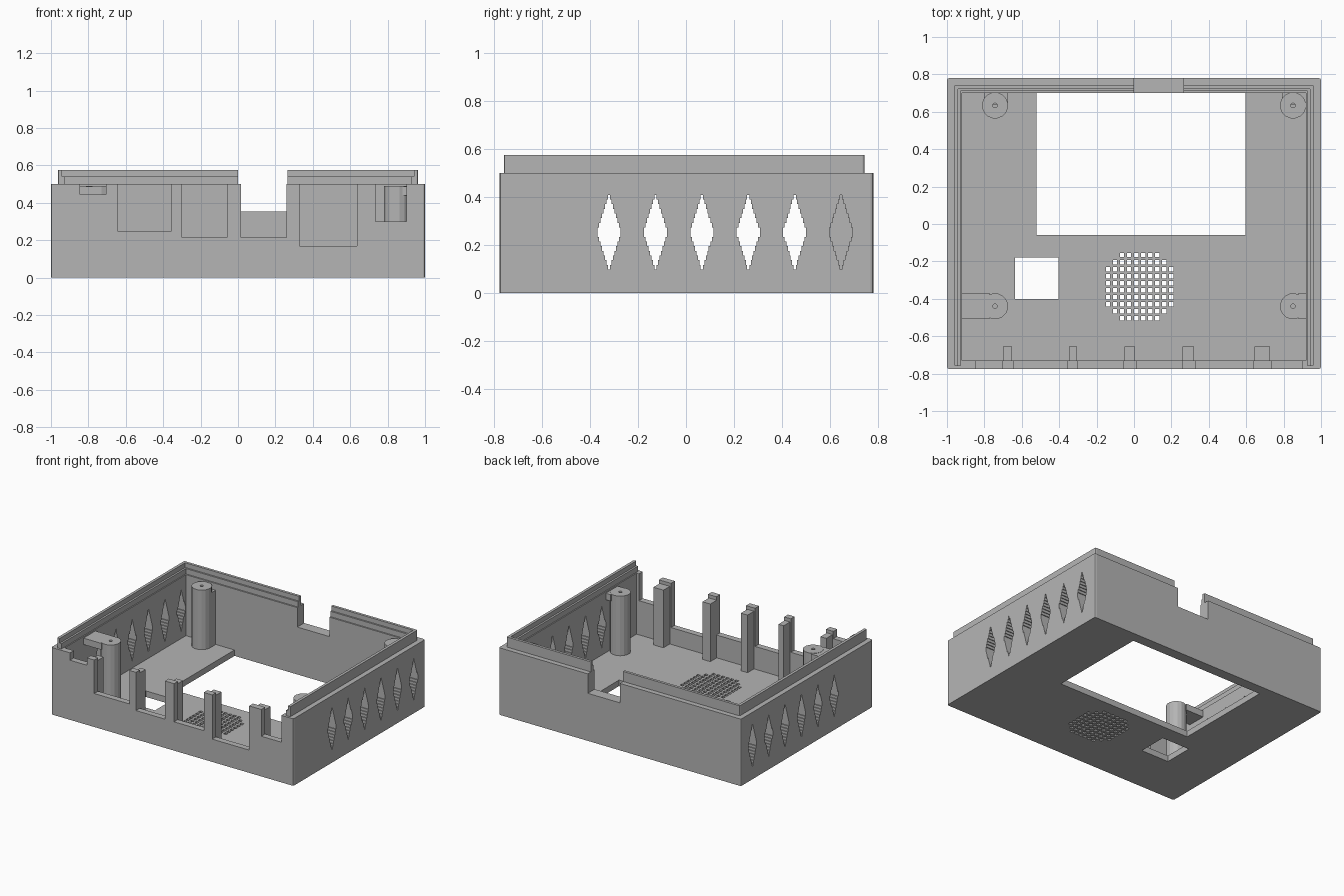
import bpy, bmesh, math
from mathutils import Matrix, Vector

if "Cube" in bpy.data.objects:
    bpy.data.objects.remove(bpy.data.objects["Cube"])

GREY = (0.46, 0.46, 0.46, 1)
grey = bpy.data.materials.new("matte grey plastic")
grey.diffuse_color = GREY
grey.use_nodes = True
grey.node_tree.nodes["Principled BSDF"].inputs["Base Color"].default_value = GREY

FLOOR = 0.045


def box(bm, x, y, z, bevel=0):
    """Add a box from (min, max) ranges, optionally rounding its upright edges."""
    lo, hi = Vector((x[0], y[0], z[0])), Vector((x[1], y[1], z[1]))
    size = hi - lo
    mat = Matrix.Translation((lo + hi) / 2) @ Matrix.Diagonal((*size, 1))
    verts = bmesh.ops.create_cube(bm, size=1, matrix=mat)["verts"]
    if bevel:
        edges = {e for v in verts for e in v.link_edges
                 if abs(e.verts[0].co.z - e.verts[1].co.z) > 1e-4}
        bmesh.ops.bevel(bm, geom=list(edges), offset=bevel, segments=2,
                        profile=0.5, affect='EDGES')


def finish(bm, name):
    bmesh.ops.recalc_face_normals(bm, faces=bm.faces)
    mesh = bpy.data.meshes.new(name)
    bm.to_mesh(mesh)
    bm.free()
    mesh.materials.append(grey)
    obj = bpy.data.objects.new(name, mesh)
    bpy.context.collection.objects.link(obj)
    return obj


def boxes(name, *ranges, bevel=0):
    bm = bmesh.new()
    for r in ranges:
        box(bm, *r, bevel=bevel)
    return finish(bm, name)


def combine(target, tool, operation='DIFFERENCE'):
    """Apply a boolean and discard the tool object."""
    tool.hide_render = True
    mod = target.modifiers.new("cut", 'BOOLEAN')
    mod.operation, mod.solver, mod.object = operation, 'EXACT', tool
    bpy.context.view_layer.objects.active = target
    bpy.ops.object.modifier_apply(modifier=mod.name)
    bpy.data.objects.remove(tool)


# Outer body with the raised mating lip
shell = boxes("case_shell", ((-1, 1), (-0.775, 0.78), (0, 0.5)), bevel=0.012)
lip = boxes("lip", ((-0.963, 0.963), (-0.758, 0.742), (0.3, 0.575)), bevel=0.008)
combine(shell, lip, 'UNION')

# Stepped hollow; the upper steps run out through the front and remove its lip
for x, y0, y1, z in ((0.92, -0.73, 0.70, FLOOR),
                     (0.928, -1, 0.71, 0.5),
                     (0.942, -1, 0.722, 0.54)):
    combine(shell, boxes("hollow", ((-x, x), (y0, y1), (z, 1))))

# Front connector openings: left, right, sill height
OPENINGS = ((-0.845, -0.705, 0.445), (-0.645, -0.355, 0.25), (-0.30, -0.06, 0.215),
            (0.015, 0.26, 0.215), (0.33, 0.635, 0.17), (0.735, 0.90, 0.30))
combine(shell, boxes("openings", *[((a, b), (-0.9, -0.715), (z, 0.8))
                                   for a, b, z in OPENINGS]))

# Rear notch and the two floor windows
combine(shell, boxes("windows",
                     ((0, 0.265), (0.65, 0.9), (0.355, 0.8)),
                     ((-0.52, 0.595), (-0.06, 0.702), (-0.1, FLOOR + 0.01)),
                     ((-0.635, -0.405), (-0.40, -0.18), (-0.1, 0.1))))

# Round speaker grille of square holes
PITCH, HALF = 0.0375, 0.0115
holes = []
for i in range(10):
    for j in range(10):
        u, v = i - 4.5, j - 4.5
        if u * u + v * v < 28:
            cx, cy = 0.03 + u * PITCH, -0.335 + v * PITCH
            holes.append(((cx - HALF, cx + HALF), (cy - HALF, cy + HALF), (-0.1, 0.1)))
combine(shell, boxes("grille", *holes))

# Stepped diamond vents through both side walls
STEPS, TALL, WIDE = 8, 0.155, 0.048
bm = bmesh.new()
for n in range(6):
    quarter = []
    for k in range(STEPS):
        w = WIDE * (1 - k / STEPS) ** 1.1
        quarter += [(w, TALL * k / STEPS), (w, TALL * (k + 1) / STEPS)]
    quarter = quarter[1:]
    right = [(w, -h) for w, h in reversed(quarter)] + quarter
    outline = right + [(-w, h) for w, h in reversed(right)]
    yc = -0.32 + n * 0.193
    face = bm.faces.new([bm.verts.new((-1.2, yc + w, 0.253 + h)) for w, h in outline])
    moved = bmesh.ops.extrude_face_region(bm, geom=[face])["geom"]
    bmesh.ops.translate(bm, vec=(2.4, 0, 0),
                        verts=[g for g in moved if isinstance(g, bmesh.types.BMVert)])
combine(shell, finish(bm, "vents"))

# Ribs standing behind the front wall between the openings
for n, (a, b) in enumerate(((-0.70, -0.652), (-0.348, -0.305), (-0.05, 0.005),
                            (0.258, 0.322), (0.645, 0.728))):
    boxes(f"front_rib_{n + 1}", ((a, b), (-0.732, -0.655), (FLOOR - 0.01, 0.475)))


# Screw pillars with a blind pilot hole
def pillar(name, x, y):
    top = 0.49
    tools = []
    for radius, z0, z1 in ((0.07, FLOOR - 0.01, top), (0.012, 0.25, 0.6)):
        bm = bmesh.new()
        bmesh.ops.create_cone(bm, cap_ends=True, segments=16, radius1=radius, radius2=radius,
                              depth=z1 - z0, matrix=Matrix.Translation((x, y, (z0 + z1) / 2))
                              @ Matrix.Rotation(math.pi / 16, 4, 'Z'))
        tools.append(finish(bm, name))
    combine(*tools)


for side, x in (("right", -0.743), ("left", 0.85)):
    pillar(f"front_{side}_pillar", x, -0.44)
    pillar(f"rear_{side}_pillar", x, 0.634)
    # Full height web tying the rear pillar to the back wall
    boxes(f"rear_{side}_web", ((x - 0.06, x + 0.069), (0.64, 0.702), (FLOOR - 0.01, 0.45)))
    # Short bracket tying the front pillar to the side wall
    wall = math.copysign(0.922, x)
    inner = x + math.copysign(0.03, x)
    boxes(f"front_{side}_bracket", (sorted((inner, wall)), (-0.508, -0.368), (0.44, 0.488)))
